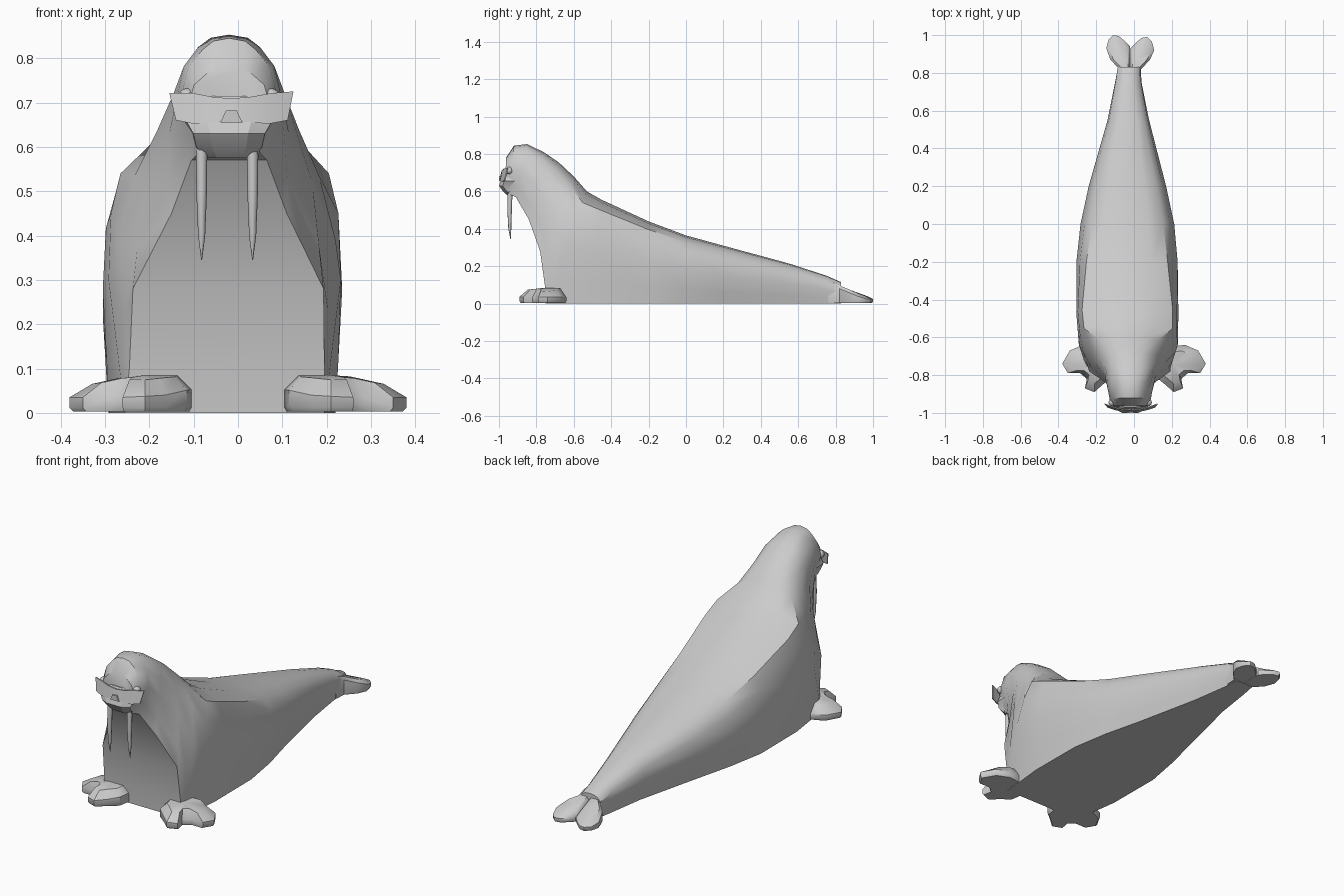
import bpy, bmesh, math
from mathutils import Vector

if "Cube" in bpy.data.objects:
    bpy.data.objects.remove(bpy.data.objects["Cube"])

mat = bpy.data.materials.new("light grey")
mat.diffuse_color = (0.6, 0.6, 0.6, 1)
mat.use_nodes = True
mat.node_tree.nodes["Principled BSDF"].inputs["Base Color"].default_value = mat.diffuse_color


def finish(name, bm, angle=35):
    bmesh.ops.recalc_face_normals(bm, faces=bm.faces)
    me = bpy.data.meshes.new(name)
    bm.to_mesh(me)
    bm.free()
    ob = bpy.data.objects.new(name, me)
    bpy.context.collection.objects.link(ob)
    me.materials.append(mat)
    bpy.ops.object.select_all(action='DESELECT')
    ob.select_set(True)
    bpy.context.view_layer.objects.active = ob
    if angle:
        bpy.ops.object.shade_smooth_by_angle(angle=math.radians(angle))
    return ob


def loft(name, rings, closed=True, angle=35):
    bm = bmesh.new()
    vs = [[bm.verts.new(p) for p in r] for r in rings]
    n = len(vs[0])
    for a, b in zip(vs, vs[1:]):
        for i in range(n if closed else n - 1):
            j = (i + 1) % n
            bm.faces.new((a[i], a[j], b[j], b[i]))
    if closed:
        bm.faces.new(vs[0])
        bm.faces.new(vs[-1])
    return finish(name, bm, angle)


# Body and head: belly point, back point, widths at belly, flank, shoulder, centre x
body = [
    (.83, 0, .83, .115, .05, .06, .045, -.025),
    (.75, 0, .75, .15, .06, .07, .05, -.03),
    (.55, 0, .55, .215, .09, .11, .08, -.03),
    (.2, 0, .2, .31, .17, .205, .155, -.035),
    (0, 0, 0, .365, .22, .248, .19, -.035),
    (-.2, 0, -.2, .44, .255, .268, .215, -.037),
    (-.5, 0, -.45, .555, .255, .27, .24, -.035),
    (-.75, 0, -.53, .60, .225, .262, .235, -.03),
    (-.755, .1, -.60, .68, .22, .245, .155, -.025),
    (-.78, .28, -.68, .755, .215, .19, .115, -.022),
    (-.84, .45, -.76, .81, .13, .135, .1, -.02),
    (-.91, .57, -.85, .853, .085, .118, .07, -.02),
    (-.945, .585, -.92, .845, .07, .108, .06, -.02),
    (-.968, .62, -.962, .78, .06, .09, .052, -.02),
]


def body_ring(yb, zb, yt, zt, wb, wm, ws, cx):
    half = [(0, wb), (.2, .6 * wb + .4 * wm), (.5, wm), (.75, .5 * (wm + ws) + .008),
            (.9, ws), (.975, .6 * ws)]
    pt = lambda t, x: (cx + x, yb + (yt - yb) * t, zb + (zt - zb) * t)
    return ([pt(t, w) for t, w in half] + [pt(1, 0)] +
            [pt(t, -w) for t, w in reversed(half)])


loft("body", [body_ring(*r) for r in body])

# Muzzle: stacked rows of height, half width, front y
rows = [(.575, .055, -.95), (.60, .078, -.978), (.63, .085, -1.0),
        (.655, .1, -.992), (.69, .09, -.982), (.715, .06, -.97)]
loft("muzzle", [[(-.02 + x * w, y, z) for x, y in
                 ((-1, -.91), (-.95, f + .02), (-.5, f), (.5, f), (.95, f + .02), (1, -.91))]
                for z, w, f in rows], angle=20)

# Whisker pad: thin curved band across the face
top = [(-.155, .722), (-.105, .722), (-.06, .713), (-.015, .709), (.03, .713), (.075, .721), (.125, .725)]
low = [(-.14, .66), (-.1, .652), (-.06, .655), (-.015, .66), (.03, .655), (.07, .652), (.112, .66)]
arc = lambda x: -.987 + 1.6 * (x + .015) ** 2
loft("whisker_pad", [[(a, arc(a), za), (b, arc(b) - .01, zb),
                      (b, arc(b) - .004, zb), (a, arc(a) + .006, za)]
                     for (a, za), (b, zb) in zip(top, low)], angle=25)

# Nose
loft("nose", [[(-.015 + s * w, y, z) for s in (-1, 1) for w, z in
               (((.025, .655), (.012, .682)) if s < 0 else ((.012, .682), (.025, .655)))]
              for y in (-.975, -1.0)], angle=0)

for side, tag in ((-1, "left"), (1, "right")):
    # Eyes
    bm = bmesh.new()
    bmesh.ops.create_uvsphere(bm, u_segments=12, v_segments=8, radius=.02)
    bmesh.ops.translate(bm, verts=bm.verts, vec=(-.02 + side * .095, -.945, .712))
    finish(tag + "_eye", bm, 60)

    # Tusks
    tx = -.0245 + side * .0575
    loft(tag + "_tusk", [[(tx + dx + r * math.cos(k * math.pi / 4),
                           y + r * math.sin(k * math.pi / 4), z) for k in range(8)]
                         for z, r, y, dx in ((.61, .013, -.94, 0), (.5, .012, -.943, 0),
                                             (.4, .008, -.942, 0), (.345, .001, -.938, 0))], angle=50)


def fin(name, outline, centre, rim, crown, shrink):
    """Flat paddle: vertical rim, then a domed top made from a shrunken outline."""
    bm = bmesh.new()
    c = Vector(centre)
    pts = [Vector(p) for p in outline]
    ins = [p.lerp(c, shrink) for p in pts]
    levels = [[(p.x, p.y, .003) for p in [q.lerp(c, .05) for q in pts]],
              [(p.x, p.y, .012) for p in pts],
              [(p.x, p.y, rim(p)) for p in pts],
              [(p.x, p.y, crown(p)) for p in ins]]
    vs = [[bm.verts.new(p) for p in lv] for lv in levels]
    n = len(pts)
    for a, b in zip(vs, vs[1:]):
        for i in range(n):
            bm.faces.new((a[i], a[(i + 1) % n], b[(i + 1) % n], b[i]))
    bm.faces.new(vs[0])
    mid = bm.verts.new((c.x, c.y, crown(c)))
    for i in range(n):
        bm.faces.new((vs[-1][i], vs[-1][(i + 1) % n], mid))
    return finish(name, bm, 40)


# Front flippers
paddle = [(.19, -.65), (.27, -.64), (.34, -.67), (.38, -.74), (.35, -.79), (.285, -.79),
          (.25, -.82), (.26, -.87), (.21, -.89), (.165, -.85), (.115, -.81), (.105, -.75), (.13, -.68)]
for side, tag in ((-1, "left"), (1, "right")):
    fin(tag + "_front_flipper", [(side * x, y) for x, y in paddle], (side * .21, -.745),
        lambda p: .035 + .12 * max(0, .25 - abs(p.x)) * (1 if p.y > -.83 else .5),
        lambda p: .085 - .22 * max(0, abs(p.x) - .24) - .12 * max(0, -.76 - p.y), .3)

# Tail flippers
lobe = [(.0, .76), (.055, .76), (.058, .82), (.105, .87), (.127, .92), (.115, .965), (.09, .99),
        (.06, .985), (.03, .96), (0, .93)]
for side, tag in ((-1, "left"), (1, "right")):
    fin(tag + "_tail_flipper", [(-.02 + side * x, y + (.01 if side < 0 and y > .9 else 0))
                                for x, y in lobe], (-.02 + side * .045, .88),
        lambda p: max(.025, .022 + .42 * (.96 - p.y)),
        lambda p: max(.04, .035 + .42 * (.97 - p.y)), .25)
